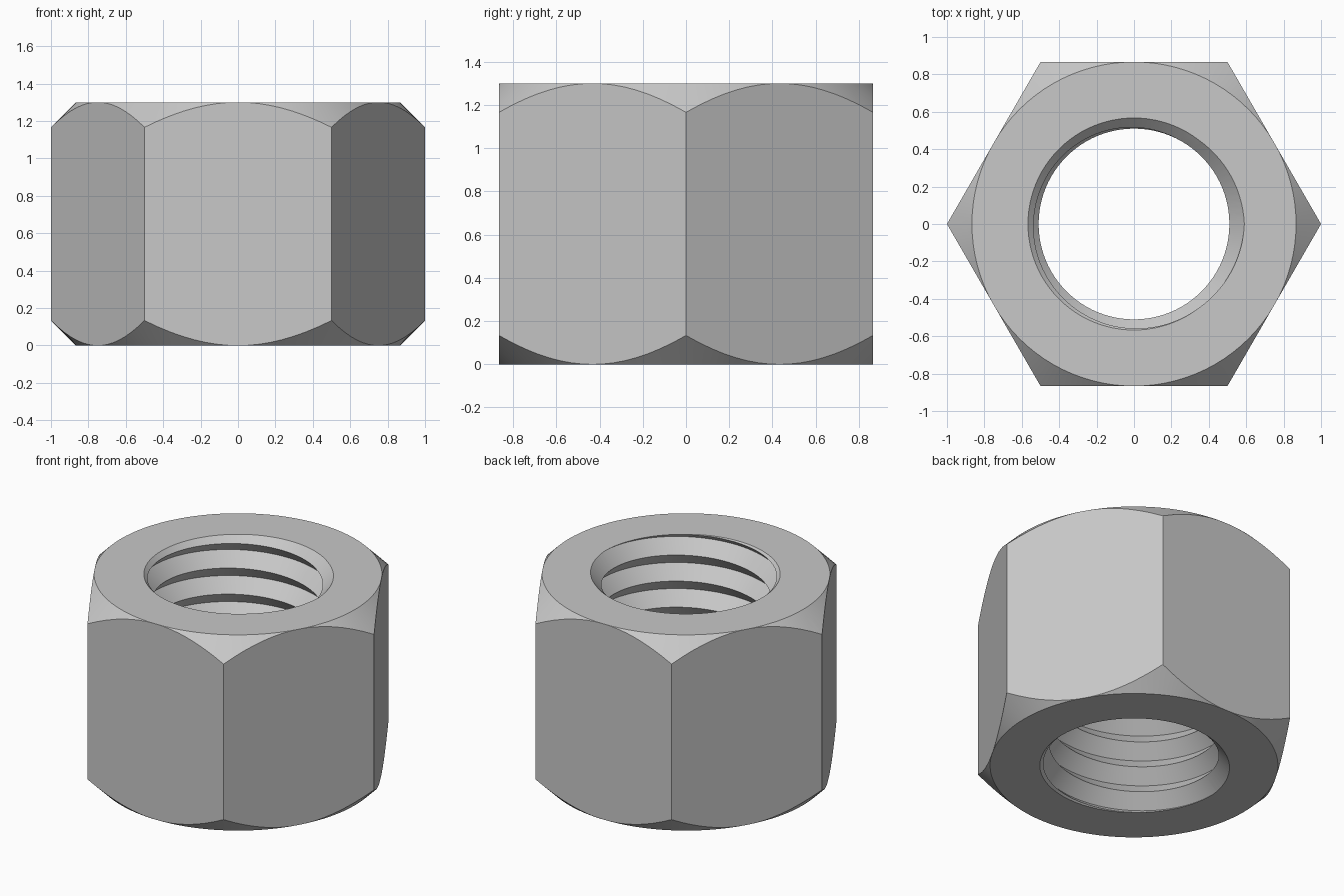
import bpy, bmesh, math

if "Cube" in bpy.data.objects:
    bpy.data.objects.remove(bpy.data.objects["Cube"])

H = 1.3                  # nut height
FLAT = math.sqrt(3) / 2  # centre to flat
N = 96                   # segments around round surfaces
PITCH, MINOR, MAJOR = 0.173, 0.51, 0.59
SINK = 0.567             # countersink radius at the end faces

steel = bpy.data.materials.new("grey steel")
steel.diffuse_color = (0.58, 0.58, 0.58, 1)
steel.use_nodes = True
steel.node_tree.nodes["Principled BSDF"].inputs["Base Color"].default_value = steel.diffuse_color


def finish(bm, name):
    bmesh.ops.recalc_face_normals(bm, faces=bm.faces)
    mesh = bpy.data.meshes.new(name)
    bm.to_mesh(mesh)
    bm.free()
    obj = bpy.data.objects.new(name, mesh)
    bpy.context.collection.objects.link(obj)
    mesh.materials.append(steel)
    return obj


def cone(name, r1, r2, z1, z2, segments=N):
    """Straight or tapered round solid between two heights."""
    bm = bmesh.new()
    rings = []
    for r, z in ((r1, z1), (r2, z2)):
        rings.append([bm.verts.new((r * math.cos(math.tau * i / segments),
                                    r * math.sin(math.tau * i / segments), z))
                      for i in range(segments)])
    for i in range(segments):
        k = (i + 1) % segments
        bm.faces.new((rings[0][i], rings[0][k], rings[1][k], rings[1][i]))
    bm.faces.new(rings[0])
    bm.faces.new(rings[1])
    return finish(bm, name)


def thread_cutter():
    """Right-hand V thread: helical rows alternate root and crest radius."""
    lo, hi = -0.1, H + 0.1
    bm = bmesh.new()
    rows = range(-21, 5)

    def radius(z, turn):
        phase = ((z - H) / PITCH - turn) % 1
        return MAJOR - (MAJOR - MINOR) * 2 * min(phase, 1 - phase)

    cols = []
    for i in range(N + 1):
        turn, col = i / N, []
        for j in rows:
            z = min(hi, max(lo, H + PITCH * (turn + j / 2)))
            r, a = radius(z, turn), math.tau * turn
            col.append(bm.verts.new((r * math.cos(a), r * math.sin(a), z)))
        cols.append(col)
    for a, b in zip(cols, cols[1:]):
        for j in range(len(rows) - 1):
            bm.faces.new((a[j], b[j], b[j + 1], a[j + 1]))
    bmesh.ops.remove_doubles(bm, verts=bm.verts, dist=1e-5)
    bmesh.ops.holes_fill(bm, edges=[e for e in bm.edges if e.is_boundary], sides=0)
    bmesh.ops.triangulate(bm, faces=[f for f in bm.faces if len(f.verts) == 4])
    return finish(bm, "thread_cutter")


def cut(obj, tool, operation):
    mod = obj.modifiers.new(tool.name, 'BOOLEAN')
    mod.operation, mod.object, mod.solver = operation, tool, 'EXACT'
    bpy.context.view_layer.objects.active = obj
    bpy.ops.object.modifier_apply(modifier=mod.name)
    bpy.data.objects.remove(tool)


# Hexagonal body with corners on the x axis
nut = cone("hex_nut", 1, 1, 0, H, segments=6)

# 45 degree corner chamfers at both ends
e = 0.0005
cut(nut, cone("top_chamfer", FLAT + e + 1.5, FLAT + e - 0.3, H - 1.5, H + 0.3), 'INTERSECT')
cut(nut, cone("bottom_chamfer", FLAT + e - 0.3, FLAT + e + 1.5, -0.3, 1.5), 'INTERSECT')

# Threaded bore and a countersink at each end
cut(nut, thread_cutter(), 'DIFFERENCE')
cut(nut, cone("top_sink", SINK - 0.1, SINK + 0.1, H - 0.1, H + 0.1), 'DIFFERENCE')
cut(nut, cone("bottom_sink", SINK + 0.1, SINK - 0.1, -0.1, 0.1), 'DIFFERENCE')

# Smooth round surfaces, keep hard edges
bpy.ops.object.select_all(action='DESELECT')
nut.select_set(True)
bpy.context.view_layer.objects.active = nut
bpy.ops.object.shade_smooth_by_angle(angle=math.radians(25))
